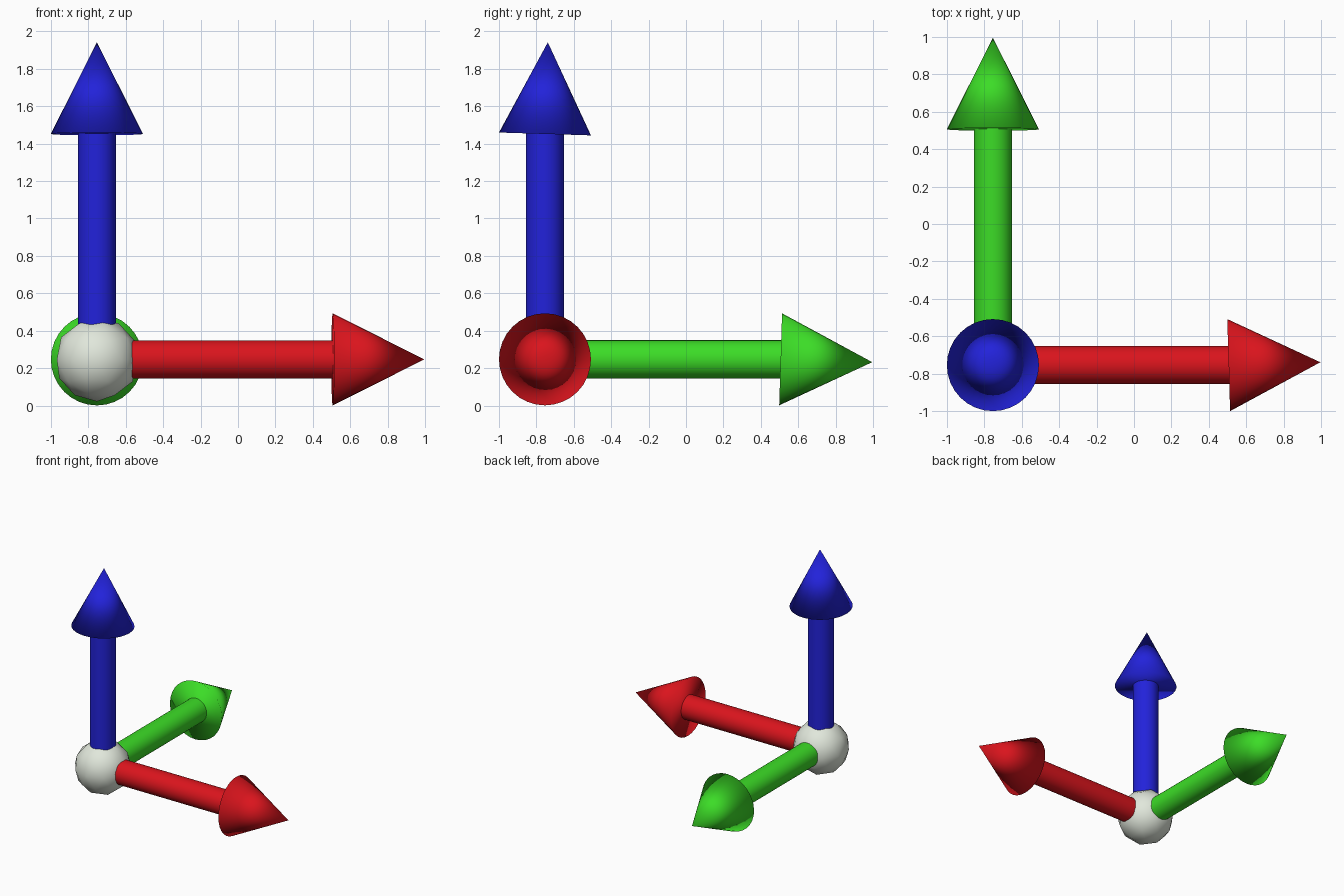
import bpy, bmesh
from math import pi
from mathutils import Matrix

if "Cube" in bpy.data.objects:
    bpy.data.objects.remove(bpy.data.objects["Cube"])

ORIGIN = Matrix.Translation((-0.754, -0.754, 0.247))
SHAFT_R, HEAD_R, HEAD_LEN, HEAD_TILT = 0.102, 0.246, 0.49, -0.031


def material(name, rgb):
    mat = bpy.data.materials.new(name)
    mat.diffuse_color = (*rgb, 1)
    mat.use_nodes = True
    mat.node_tree.nodes["Principled BSDF"].inputs["Base Color"].default_value = mat.diffuse_color
    return mat


def add_object(name, bm, mat):
    for f in bm.faces:
        f.smooth = True
    mesh = bpy.data.meshes.new(name)
    bm.to_mesh(mesh)
    bm.free()
    mesh.materials.append(mat)
    obj = bpy.data.objects.new(name, mesh)
    bpy.context.collection.objects.link(obj)
    return obj


def cone(r1, r2, start, length, place, tilt=0):
    # Cone or cylinder standing on its base at height start, then placed
    bm = bmesh.new()
    m = (place @ Matrix.Translation((0, 0, start)) @ Matrix.Rotation(tilt, 4, 'X')
         @ Matrix.Translation((0, 0, length / 2)))
    bmesh.ops.create_cone(bm, cap_ends=True, segments=32, radius1=r1, radius2=r2,
                          depth=length, matrix=m)
    return bm


# Low-poly ball at the origin of the arrows
ball = bmesh.new()
bmesh.ops.create_icosphere(ball, subdivisions=2, radius=0.225, matrix=ORIGIN)
add_object("center_ball", ball, material("pale", (0.75, 0.8, 0.71)))

# Three arrows: each a shaft and a slightly tilted, fully smooth head
ARROWS = [
    ("x", Matrix.Rotation(pi / 2, 4, 'Y'), 1.26, (0.7, 0.007, 0.012)),
    ("y", Matrix.Rotation(-pi / 2, 4, 'X'), 1.26, (0.045, 0.72, 0.02)),
    ("z", Matrix.Identity(4), 1.205, (0.016, 0.016, 0.7)),
]
for axis, rot, reach, rgb in ARROWS:
    mat = material(axis + "_color", rgb)
    place = ORIGIN @ rot
    shaft = add_object(axis + "_shaft",
                       cone(SHAFT_R, SHAFT_R, 0.12, reach - 0.11, place), mat)
    bpy.ops.object.select_all(action='DESELECT')
    shaft.select_set(True)
    bpy.context.view_layer.objects.active = shaft
    bpy.ops.object.shade_smooth_by_angle()
    add_object(axis + "_arrowhead",
               cone(HEAD_R, 0, reach, HEAD_LEN, place, HEAD_TILT), mat)
